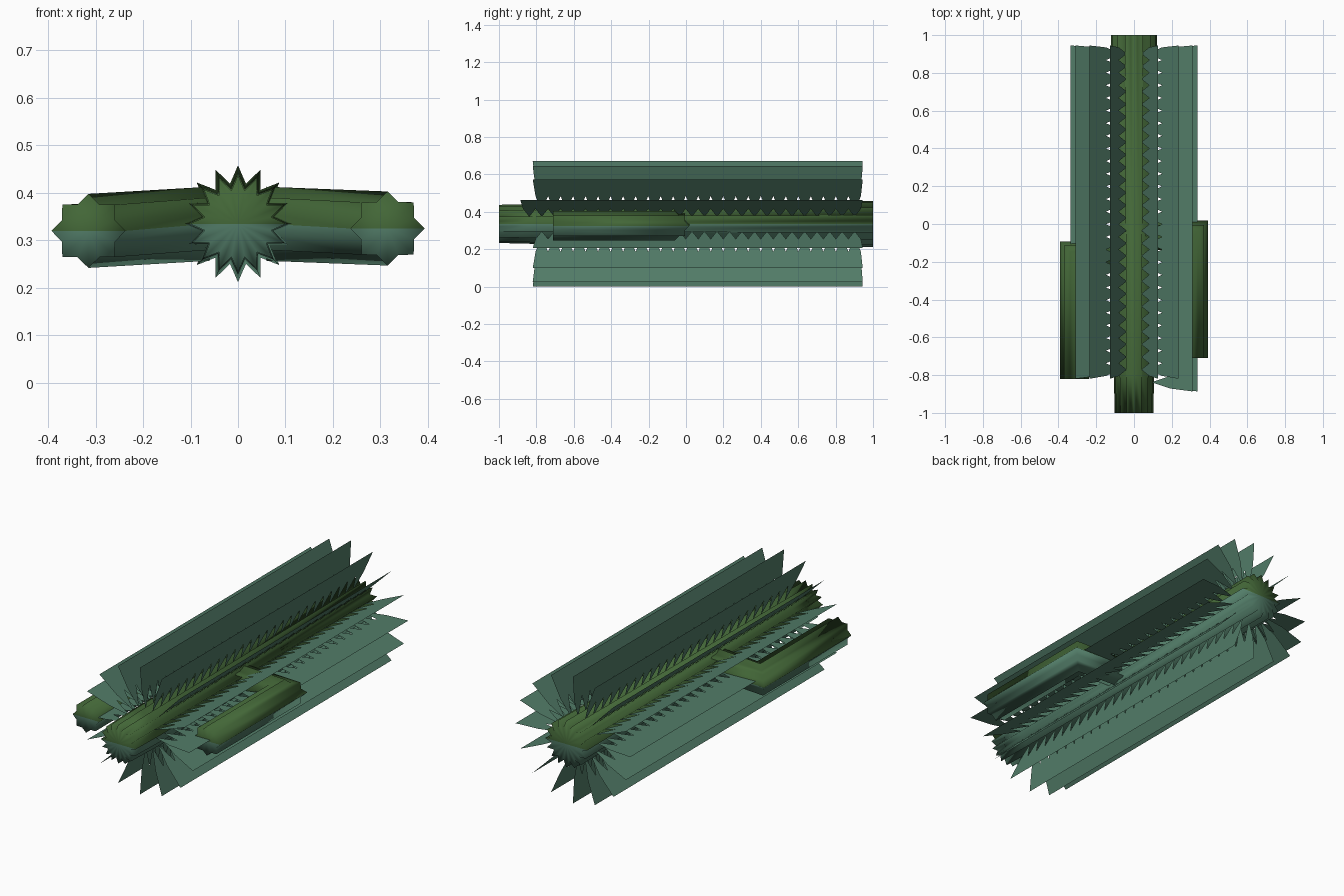
import bpy, bmesh, math
from mathutils import Vector

if "Cube" in bpy.data.objects:
    bpy.data.objects.remove(bpy.data.objects["Cube"])

AXIS_Z = 0.335


def material(name, rgb):
    m = bpy.data.materials.new(name)
    m.diffuse_color = (*rgb, 1)
    m.use_nodes = True
    m.node_tree.nodes["Principled BSDF"].inputs["Base Color"].default_value = m.diffuse_color
    return m


green = material("stem green", (0.055, 0.133, 0.038))
teal = material("spine teal", (0.084, 0.202, 0.138))


def finish(name, bm, mats, smooth):
    me = bpy.data.meshes.new(name)
    bm.to_mesh(me)
    bm.free()
    for m in mats:
        me.materials.append(m)
    for p in me.polygons:
        p.use_smooth = smooth
    ob = bpy.data.objects.new(name, me)
    bpy.context.collection.objects.link(ob)
    return ob


def ribbed_tube(name, rings, ribs, depth):
    """Sweep a star section. Each ring is (centre, side axis, radius)."""
    bm = bmesh.new()
    loops = []
    n = ribs * 2
    for centre, side, radius in rings:
        loop = []
        for i in range(n):
            a = 2 * math.pi * i / n
            r = radius * (depth if i % 2 else 1)
            loop.append(bm.verts.new(Vector(centre) + Vector(side) * r * math.cos(a)
                                     + Vector((0, 0, r * math.sin(a)))))
        loops.append(loop)
    for a, b in zip(loops, loops[1:]):
        for i in range(n):
            j = (i + 1) % n
            bm.faces.new((a[i], a[j], b[j], b[i]))
    # fan caps
    for loop, ring in ((loops[0], rings[0]), (loops[-1], rings[-1])):
        c = bm.verts.new(ring[0])
        for i in range(n):
            bm.faces.new((loop[i], loop[(i + 1) % n], c))
    bmesh.ops.recalc_face_normals(bm, faces=bm.faces)
    # underside takes the teal colour
    zc = rings[-1][0][2]
    for f in bm.faces:
        f.material_index = 1 if f.calc_center_median().z < zc else 0
    return finish(name, bm, (green, teal), True)


# Trunk lying along y
ribbed_tube("trunk", [((0, y, AXIS_Z), (1, 0, 0), r)
                      for y, r in ((-1, 0.102), (-0.8, 0.107), (1, 0.123))], 16, 0.7)

# Arms: out from the trunk, mitred elbow, then parallel to the trunk
for name, s, y_elbow, y_tip, z in (("left_arm", -1, -0.17, -0.82, 0.32),
                                   ("right_arm", 1, -0.06, -0.71, 0.325)):
    ribbed_tube(name, [((s * 0.06, y_elbow, AXIS_Z), (0, 1, 0), 0.078),
                       ((s * 0.315, y_elbow, z), (s, 1, 0), 0.078),
                       ((s * 0.315, y_tip, z), (s, 0, 0), 0.078)], 8, 0.77)

# Radial spine sheets: a flat outer strip with teeth pointing into the trunk
bm = bmesh.new()
PITCH, Y_END = 0.0669, 0.935
for k in range(16):
    a = 2 * math.pi * k / 16
    teeth = 27 if k in (0, 1) else 26

    def pt(r, y):
        return bm.verts.new((r * math.cos(a), y, AXIS_Z + r * math.sin(a)))

    y0 = Y_END - teeth * PITCH
    base = [pt(0.21, y0 + i * PITCH) for i in range(teeth + 1)]
    bm.faces.new([pt(0.335, y0 - 0.015)] + base + [pt(0.335, Y_END + 0.01)])
    for i in range(teeth):
        bm.faces.new((base[i], pt(0.1, y0 + (i + 0.5) * PITCH), base[i + 1]))
finish("spine_sheets", bm, (teal,), False)
